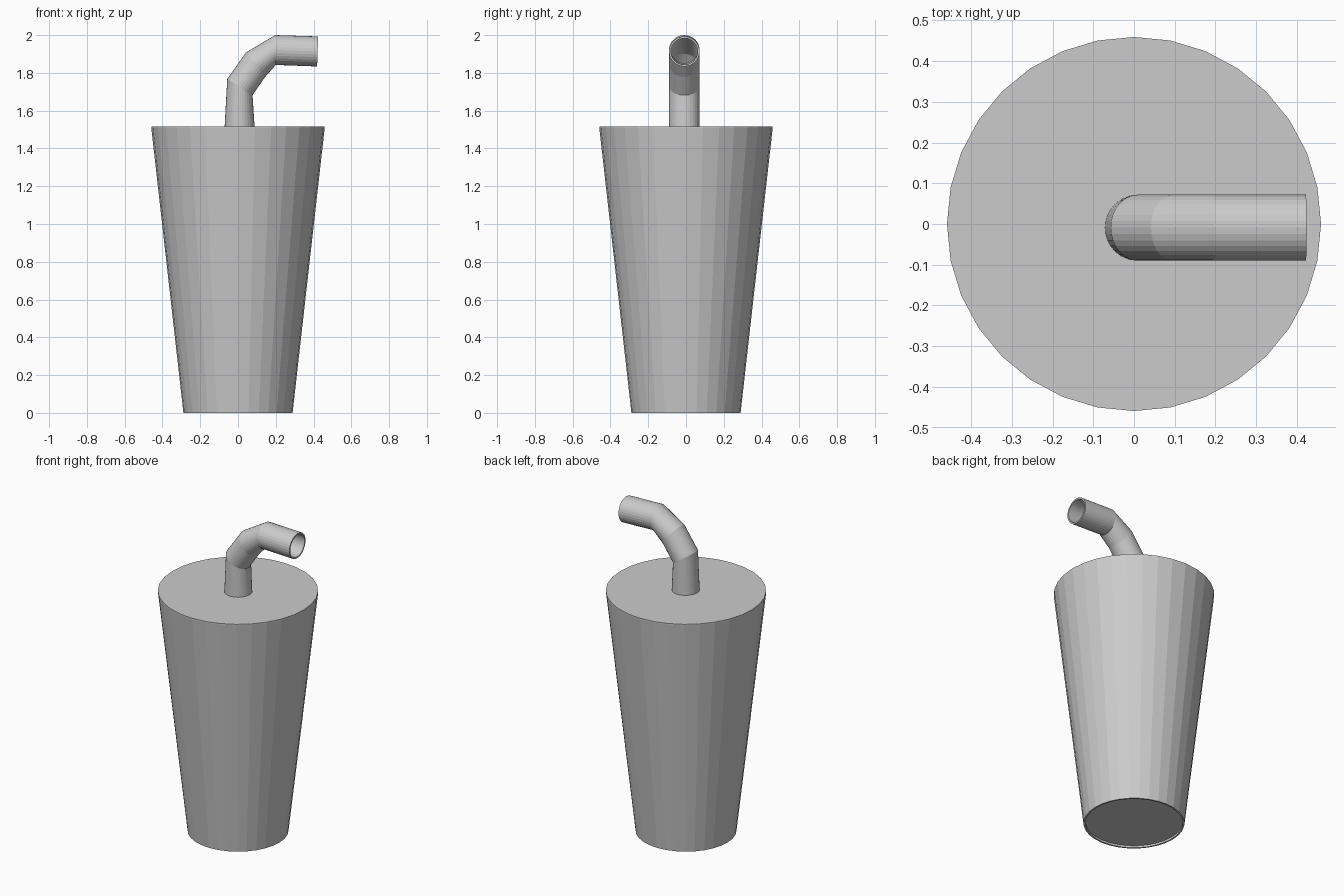
import bpy, bmesh, math
from mathutils import Vector

if "Cube" in bpy.data.objects:
    bpy.data.objects.remove(bpy.data.objects["Cube"])

SIDES = 32


def bridge_rings(name, rings, cap_start=False, cap_end=False, closed=False):
    """Skin a list of vertex rings into a flat-shaded object."""
    bm = bmesh.new()
    loops = [[bm.verts.new(p) for p in ring] for ring in rings]
    pairs = list(zip(loops, loops[1:]))
    if closed:
        pairs.append((loops[-1], loops[0]))
    for a, b in pairs:
        for i in range(SIDES):
            j = (i + 1) % SIDES
            bm.faces.new((a[i], a[j], b[j], b[i]))
    if cap_start:
        bm.faces.new(loops[0][::-1])
    if cap_end:
        bm.faces.new(loops[-1])
    bmesh.ops.recalc_face_normals(bm, faces=bm.faces)
    mesh = bpy.data.meshes.new(name)
    bm.to_mesh(mesh)
    bm.free()
    obj = bpy.data.objects.new(name, mesh)
    bpy.context.collection.objects.link(obj)
    return obj


def circle(r, z):
    return [Vector((r * math.cos(a), r * math.sin(a), z))
            for a in (2 * math.pi * i / SIDES for i in range(SIDES))]


def straw_ring(outer, inner, scale):
    """Mitred ring between the outer and inner bend points in the XZ plane."""
    o, n = Vector((outer[0], -0.009, outer[1])), Vector((inner[0], -0.009, inner[1]))
    c, h = (o + n) / 2, (o - n) / 2
    return [c + scale * (h * math.cos(a) + Vector((0, 0.081 * math.sin(a), 0)))
            for a in (2 * math.pi * i / SIDES for i in range(SIDES))]


# Tapered cup with closed lid and shallow recess under the base
cup_profile = [(0.279, 0.012), (0.279, 0.0), (0.289, 0.0), (0.459, 1.508), (0.459, 1.515)]
bridge_rings("cup", [circle(r, z) for r, z in cup_profile], True, True)

# Hollow bent straw: (outer point, inner point) for each section
bends = [((-0.071, 1.512), (0.088, 1.512)),
         ((-0.057, 1.768), (0.077, 1.682)),
         ((0.042, 1.908), (0.145, 1.780)),
         ((0.197, 2.0), (0.200, 1.842)),
         ((0.424, 1.993), (0.419, 1.834))]
outside = [straw_ring(o, n, 1.0) for o, n in bends]
inside = [straw_ring(o, n, 0.88) for o, n in reversed(bends)]
bridge_rings("straw", outside + inside, closed=True)
